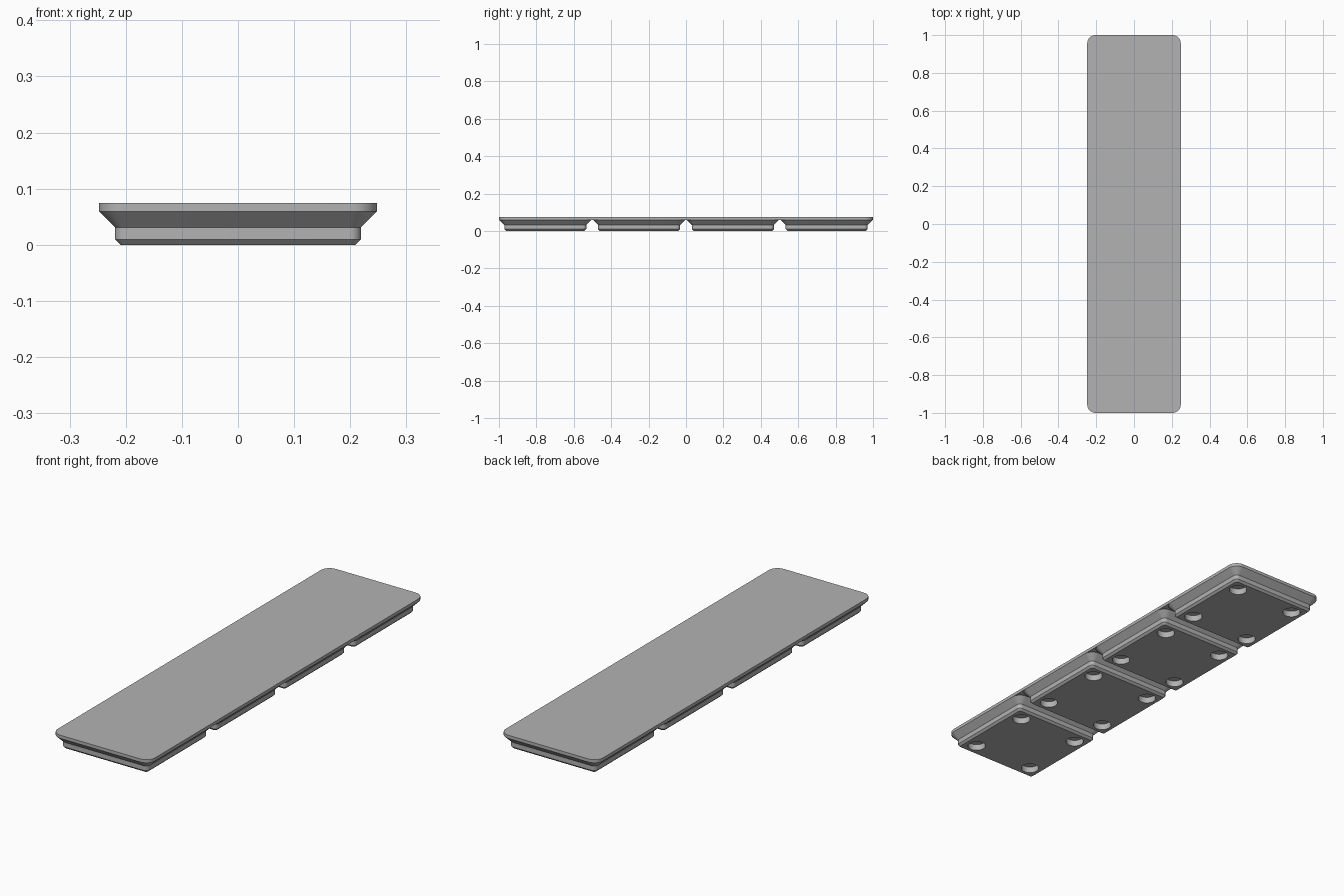
import bpy, bmesh
from math import radians, sin, cos

cube = bpy.data.objects.get("Cube")
if cube:
    bpy.data.objects.remove(cube, do_unlink=True)

MM = 2 / 167.5          # one millimetre in model units
PITCH = 42.0
CELL = 41.5

grey = bpy.data.materials.new("light grey plastic")
grey.use_nodes = True
colour = (0.45, 0.45, 0.45, 1)
grey.diffuse_color = colour
grey.node_tree.nodes["Principled BSDF"].inputs["Base Color"].default_value = colour


def ring(bm, width, length, radius, z, steps=10):
    """Rounded rectangle of vertices, counter-clockwise."""
    verts = []
    for i, (sx, sy) in enumerate(((1, 1), (-1, 1), (-1, -1), (1, -1))):
        for k in range(steps + 1):
            a = radians(90 * (i + k / steps))
            verts.append(bm.verts.new(((sx * (width / 2 - radius) + radius * cos(a)) * MM,
                                       (sy * (length / 2 - radius) + radius * sin(a)) * MM,
                                       z * MM)))
    return verts


def loft(name, sections):
    """Closed solid through stacked rounded rectangles."""
    bm = bmesh.new()
    rings = [ring(bm, *s) for s in sections]
    for low, high in zip(rings, rings[1:]):
        for i in range(len(low)):
            j = (i + 1) % len(low)
            bm.faces.new((low[i], low[j], high[j], high[i]))
    bm.faces.new(rings[0][::-1])
    bm.faces.new(rings[-1])
    mesh = bpy.data.meshes.new(name)
    bm.to_mesh(mesh)
    bm.free()
    mesh.materials.append(grey)
    obj = bpy.data.objects.new(name, mesh)
    bpy.context.collection.objects.link(obj)
    return obj


def smooth(obj):
    bpy.ops.object.select_all(action='DESELECT')
    obj.select_set(True)
    bpy.context.view_layer.objects.active = obj
    bpy.ops.object.shade_smooth_by_angle(angle=radians(30))


# Flat top plate spanning all the feet
plate = loft("top_plate", [(CELL, 4 * PITCH - 0.5, 3.75, 5.0),
                           (CELL, 4 * PITCH - 0.5, 3.75, 6.22)])
smooth(plate)

# Stepped foot: small chamfer, straight wall, large chamfer
foot = loft("foot_1", [(CELL - 6.4, CELL - 6.4, 0.8, 0),
                       (CELL - 4.8, CELL - 4.8, 1.6, 0.8),
                       (CELL - 4.8, CELL - 4.8, 1.6, 2.6),
                       (CELL, CELL, 3.75, 5.0)])

# Four blind round magnet holes in the underside
bm = bmesh.new()
for x in (-13, 13):
    for y in (-13, 13):
        made = bmesh.ops.create_cone(bm, cap_ends=True, segments=40,
                                     radius1=3.25 * MM, radius2=3.25 * MM, depth=4.8 * MM)
        bmesh.ops.translate(bm, verts=made["verts"], vec=(x * MM, y * MM, 0))
mesh = bpy.data.meshes.new("hole_cutter")
bm.to_mesh(mesh)
bm.free()
mesh.materials.append(grey)
cutter = bpy.data.objects.new("hole_cutter", mesh)
bpy.context.collection.objects.link(cutter)
cutter.hide_render = True

cut = foot.modifiers.new("magnet_holes", 'BOOLEAN')
cut.operation = 'DIFFERENCE'
cut.solver = 'EXACT'
cut.object = cutter
bpy.context.view_layer.objects.active = foot
bpy.ops.object.modifier_apply(modifier=cut.name)
bpy.data.objects.remove(cutter, do_unlink=True)
smooth(foot)

# Row of four identical feet
for i in range(4):
    part = foot if i == 0 else bpy.data.objects.new(f"foot_{i + 1}", foot.data)
    if i:
        bpy.context.collection.objects.link(part)
    part.location.y = (i - 1.5) * PITCH * MM
